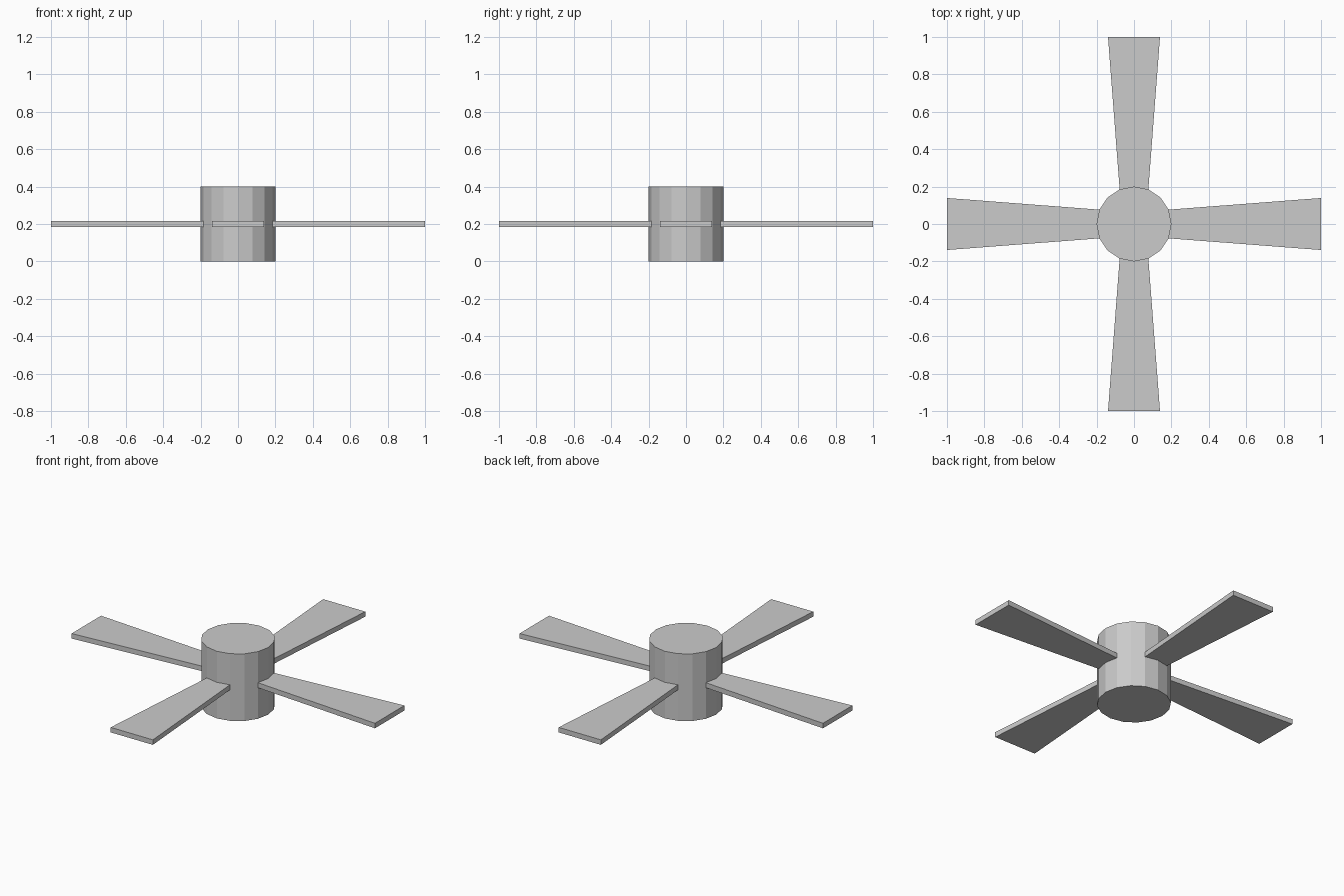
import bpy
import bmesh
from math import pi
from mathutils import Matrix

if "Cube" in bpy.data.objects:
    bpy.data.objects.remove(bpy.data.objects["Cube"])

HUB_RADIUS, HUB_HEIGHT = 0.2, 0.4
BLADE_COUNT, BLADE_THICKNESS = 4, 0.03
ROOT_R, ROOT_HALF = 0.15, 0.074   # root is buried in the hub
TIP_R, TIP_HALF = 1.0, 0.139


def add_object(name, bm):
    bmesh.ops.recalc_face_normals(bm, faces=bm.faces[:])
    mesh = bpy.data.meshes.new(name)
    bm.to_mesh(mesh)
    bm.free()
    obj = bpy.data.objects.new(name, mesh)
    bpy.context.collection.objects.link(obj)
    return obj


# Hub: 16-sided drum
bm = bmesh.new()
bmesh.ops.create_cone(bm, cap_ends=True, segments=16,
                      radius1=HUB_RADIUS, radius2=HUB_RADIUS, depth=HUB_HEIGHT,
                      matrix=Matrix.Translation((0, 0, HUB_HEIGHT / 2)))
add_object("hub", bm)


# Blades: flat tapered slabs, widening towards the tip
def add_blade(index):
    z = HUB_HEIGHT / 2 - BLADE_THICKNESS / 2
    outline = [(ROOT_R, -ROOT_HALF), (TIP_R, -TIP_HALF),
               (TIP_R, TIP_HALF), (ROOT_R, ROOT_HALF)]
    bm = bmesh.new()
    face = bm.faces.new([bm.verts.new((x, y, z)) for x, y in outline])
    top = bmesh.ops.extrude_face_region(bm, geom=[face])["geom"]
    bmesh.ops.translate(bm, vec=(0, 0, BLADE_THICKNESS),
                        verts=[g for g in top if isinstance(g, bmesh.types.BMVert)])
    bmesh.ops.rotate(bm, verts=bm.verts[:], cent=(0, 0, 0),
                     matrix=Matrix.Rotation(index * 2 * pi / BLADE_COUNT, 3, 'Z'))
    add_object(f"blade_{index + 1}", bm)


for i in range(BLADE_COUNT):
    add_blade(i)
